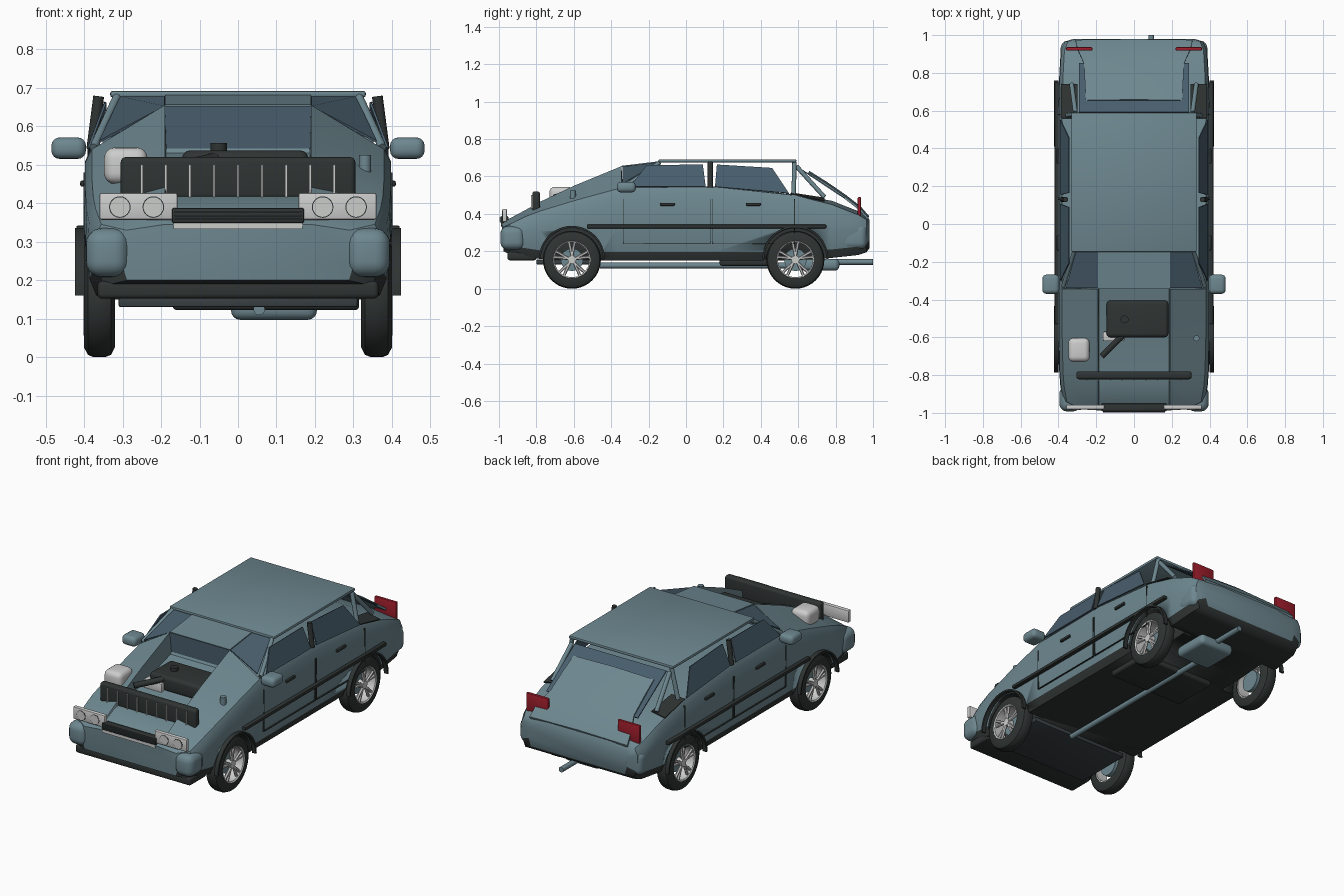
import bpy, bmesh, math
from mathutils import Vector, Matrix

if "Cube" in bpy.data.objects:
    bpy.data.objects.remove(bpy.data.objects["Cube"])


def material(name, color):
    m = bpy.data.materials.new(name)
    m.diffuse_color = (*color, 1)
    m.use_nodes = True
    m.node_tree.nodes["Principled BSDF"].inputs["Base Color"].default_value = m.diffuse_color
    return m


PAINT = material("blue grey paint", (0.155, 0.245, 0.28))
BLACK = material("black trim", (0.028, 0.034, 0.033))
CHAR = material("charcoal plate", (0.04, 0.05, 0.055))
GLASS = material("dark blue glass", (0.065, 0.11, 0.15))
LIGHT = material("light grey", (0.6, 0.61, 0.6))
RED = material("red lens", (0.33, 0.012, 0.024))


def finish(name, bm, mats, smooth=True):
    bmesh.ops.recalc_face_normals(bm, faces=bm.faces)
    me = bpy.data.meshes.new(name)
    bm.to_mesh(me)
    bm.free()
    ob = bpy.data.objects.new(name, me)
    bpy.context.collection.objects.link(ob)
    for m in mats if isinstance(mats, list) else [mats]:
        me.materials.append(m)
    if smooth:
        bpy.ops.object.select_all(action='DESELECT')
        ob.select_set(True)
        bpy.context.view_layer.objects.active = ob
        bpy.ops.object.shade_smooth_by_angle(angle=math.radians(35))
    return ob


def box(name, mat, x, y, z, bevel=0.0, segments=3):
    """Box from three (low, high) ranges."""
    bm = bmesh.new()
    bmesh.ops.create_cube(bm, size=1)
    for v in bm.verts:
        v.co = [r[0] + (c + 0.5) * (r[1] - r[0]) for c, r in zip(v.co, (x, y, z))]
    if bevel:
        bmesh.ops.bevel(bm, geom=bm.edges[:], offset=bevel, segments=segments,
                        profile=0.5, affect='EDGES')
    return finish(name, bm, mat, bool(bevel))


def span(s, a, b):
    return tuple(sorted((s * a, s * b)))


def tube(name, mat, a, b, r, n=16):
    a, b = Vector(a), Vector(b)
    bm = bmesh.new()
    m = Matrix.Translation((a + b) / 2) @ (b - a).to_track_quat('Z', 'Y').to_matrix().to_4x4()
    bmesh.ops.create_cone(bm, cap_ends=True, segments=n, radius1=r, radius2=r,
                          depth=(b - a).length, matrix=m)
    return finish(name, bm, mat)


def panel(name, mat, pts, thick=0.006):
    """Thin sheet from an outline."""
    bm = bmesh.new()
    bm.faces.new([bm.verts.new(p) for p in pts])
    ob = finish(name, bm, mat, False)
    mod = ob.modifiers.new("thickness", 'SOLIDIFY')
    mod.thickness, mod.offset = thick, 0
    return ob


def loft(name, mats, rings, closed_ends=True, wrap=False, index=None):
    bm = bmesh.new()
    vs = [[bm.verts.new(p) for p in ring] for ring in rings]
    n = len(vs[0])
    for i in range(len(vs) if wrap else len(vs) - 1):
        a, b = vs[i], vs[(i + 1) % len(vs)]
        for j in range(n):
            f = bm.faces.new((a[j], a[(j + 1) % n], b[(j + 1) % n], b[j]))
            if index:
                f.material_index = index(j)
    if closed_ends and not wrap:
        bm.faces.new(vs[0])
        bm.faces.new(vs[-1])
    return finish(name, bm, mats)


def lathe(name, mat, profile, x, y, z, n=32, start=0, sweep=2 * math.pi):
    """Closed (x, radius) profile turned about a crosswise axis."""
    full = sweep > 6.2
    rings = []
    for i in range(n if full else n + 1):
        t = start + sweep * i / n
        rings.append([(x + px, y + r * math.cos(t), z + r * math.sin(t)) for px, r in profile])
    return loft(name, mat, rings, wrap=full)


WHEEL_Y = {"front": -0.61, "rear": 0.585}

# Body: y, half width, bottom, shoulder, hood ridge, centre deck
stations = [
    (-0.995, .31, .20, .33, .345, .345), (-0.97, .375, .185, .345, .365, .365),
    (-0.86, .39, .172, .385, .42, .41), (-0.78, .396, .16, .415, .465, .425),
    (-0.6, .40, .15, .47, .55, .455), (-0.345, .40, .15, .54, .655, .53),
    (-0.338, .40, .15, .54, .542, .542), (0.15, .40, .15, .545, .547, .547),
    (0.58, .40, .15, .50, .505, .505), (0.78, .396, .165, .45, .47, .47),
    (0.92, .388, .18, .395, .415, .415), (0.965, .37, .195, .37, .392, .392),
    (0.98, .32, .215, .35, .37, .37)]
rings = []
for y, w, zb, zs, zr, zc in stations:
    half = [(w * .93, zb), (w * .975, zb + .045), (w, (zb + zs) / 2 + .02),
            (w - .003, zs - .035), (w - .02, zs), (.19, zr), (.186, zc)]
    bow = -0.02 if y < -.9 else 0
    rings.append([(px, y - bow * (px / .3) ** 2, pz) for px, pz in half]
                 + [(-px, y - bow * (px / .3) ** 2, pz) for px, pz in reversed(half)])
body = loft("body", [PAINT, BLACK], rings, index=lambda j: 1 if j in (0, 12, 13) else 0)

# Wheel arch cutters
for end, y in WHEEL_Y.items():
    for s in (-1, 1):
        cut = tube("arch_cutter", BLACK, (s * .27, y, .155), (s * .5, y, .155), .168, 40)
        cut.hide_render = True
        cut.hide_viewport = False
        cut.display_type = 'WIRE'
        mod = body.modifiers.new("arch", 'BOOLEAN')
        mod.operation, mod.solver, mod.object = 'DIFFERENCE', 'EXACT', cut
        mod.material_mode = 'TRANSFER'
bpy.context.view_layer.objects.active = body
for mod in list(body.modifiers):
    if mod.type == 'BOOLEAN':
        bpy.ops.object.modifier_apply(modifier=mod.name)
for ob in [o for o in bpy.data.objects if o.name.startswith("arch_cutter")]:
    bpy.data.objects.remove(ob)

# Wheels and arch trims
tyre = [(-.04, .1), (-.04, .13), (-.03, .149), (-.015, .155), (.015, .155), (.03, .149), (.04, .13), (.04, .1)]
barrel = [(-.036, .093), (-.036, .104), (.037, .104), (.041, .099), (.037, .093)]
for end, y in WHEEL_Y.items():
    for s in (-1, 1):
        x = s * .36
        lathe(end + "_tyre", BLACK, tyre, x, y, .155, 40)
        lathe(end + "_rim", LIGHT, [(s * a, r) for a, r in barrel], x, y, .155, 40)
        tube(end + "_hub", LIGHT, (x, y, .155), (x + s * .036, y, .155), .022)
        tube(end + "_brake_disc", PAINT, (x - s * .03, y, .155), (x - s * .005, y, .155), .06, 24)
        for k in range(5):
            for d in (-.16, .16):
                t = math.pi / 2 + k * math.tau / 5
                tube(end + "_spoke", LIGHT,
                     (x + s * .028, y + .018 * math.cos(t), .155 + .018 * math.sin(t)),
                     (x + s * .028, y + .097 * math.cos(t + d), .155 + .097 * math.sin(t + d)), .008, 6)
        lathe(end + "_arch_trim", BLACK, [(-.012, .166), (.012, .166), (.012, .176), (-.012, .176)],
              s * .411, y, .16, 28, 0, math.pi)

for s in (-1, 1):
    # Side trim, doors and mirrors
    box("side_moulding", BLACK, span(s, .394, .42), (-.53, .75), (.323, .342), .004, 2)
    for y0, y1 in ((-.335, .13), (.14, .58)):
        for e in (y0, y1):
            box("door_seam", BLACK, span(s, .392, .4015), (e - .002, e + .002), (.24, .48))
        box("door_seam", BLACK, span(s, .391, .4005), (y0, y1), (.238, .242))
    for y in (-.10, .36):
        box("door_handle", BLACK, span(s, .39, .41), (y - .04, y + .04), (.443, .459), .005, 2)
    box("mirror", PAINT, span(s, .395, .485), (-.37, -.268), (.515, .571), .022, 4)
    # Cabin sides
    panel("front_side_window", GLASS, [(s * .388, -.30, .545), (s * .345, -.21, .66),
          (s * .345, .09, .663), (s * .388, .105, .545)])
    panel("rear_side_window", GLASS, [(s * .388, .155, .545), (s * .345, .165, .663),
          (s * .345, .46, .645), (s * .388, .55, .51)])
    tube("centre_pillar", BLACK, (s * .38, .13, .54), (s * .362, .13, .678), .014)
    tube("windscreen_pillar", PAINT, (s * .375, -.33, .545), (s * .315, -.14, .675), .011)
    panel("windscreen_side", GLASS, [(s * .19, -.338, .65), (s * .36, -.338, .56),
          (s * .305, -.14, .675), (s * .19, -.14, .675)])
    tube("rear_pillar", PAINT, (s * .355, .575, .49), (s * .315, .58, .675), .012)
    tube("rear_stay", PAINT, (s * .31, .59, .655), (s * .33, .74, .49), .012)
    panel("rear_well_trim", BLACK, [(s * .30, .56, .512), (s * .385, .56, .507),
          (s * .385, .74, .467), (s * .30, .74, .484)])
    # Corner bumpers and lamps
    box("front_corner_bumper", PAINT, span(s, .282, .395), (-.992, -.86), (.208, .335), .04, 5)
    box("rear_corner_bumper", PAINT, span(s, .29, .388), (.83, .968), (.212, .345), .035, 5)
    box("headlight", LIGHT, span(s, .157, .36), (-.982, -.957), (.357, .427), .006, 2)
    for x in (.22, .307):
        tube("lamp_ring", BLACK, (s * x, -.975, .39), (s * x, -.983, .39), .028, 24)
        tube("lamp_lens", LIGHT, (s * x, -.975, .39), (s * x, -.985, .39), .0255, 24)
    box("tail_light", RED, span(s, .22, .36), (.918, .936), (.375, .49), .006, 2)

# Roof and windscreen
box("roof", PAINT, (-.332, .332), (-.147, .59), (.675, .692), .006, 2)
panel("windscreen_centre", GLASS, [(-.19, -.335, .54), (.19, -.335, .54), (.19, -.335, .652), (-.19, -.335, .652)])
panel("cowl_panel", PAINT, [(-.19, -.345, .654), (.19, -.345, .654), (.19, -.14, .679), (-.19, -.14, .679)])

# Tailgate with glass beneath
panel("rear_window", GLASS, [(-.29, .59, .655), (.29, .59, .655), (.29, .85, .483), (-.29, .85, .483)])
gate = [(.655, .622, .255), (.75, .563, .26), (.85, .494, .265), (.93, .432, .30), (.975, .38, .31)]
loft("tailgate", PAINT, [[(-w, y, z), (0, y + .004, z + .008), (w, y, z),
                          (w, y - .004, z - .012), (-w, y - .004, z - .012)] for y, z, w in gate])

# Grilles
box("upper_grille", BLACK, (-.305, .305), (-.822, -.78), (.41, .52), .014, 4)
for i in range(-4, 5):
    box("grille_slat", LIGHT, (i * .0625 - .003, i * .0625 + .003), (-.829, -.815), (.405, .50))
box("lower_grille", BLACK, (-.172, .172), (-.992, -.95), (.348, .388), .006, 2)
box("grille_sill", LIGHT, (-.168, .168), (-.99, -.95), (.333, .349))
for z in (.358, .368, .378):
    box("grille_line", CHAR, (-.165, .165), (-.997, -.985), (z - .002, z + .002))
box("front_lip", BLACK, (-.365, .365), (-.955, -.80), (.152, .198), .012)

# Engine bay parts
box("air_box", BLACK, (-.145, .182), (-.60, -.405), (.45, .537), .02, 4)
tube("air_box_cap", BLACK, (-.05, -.505, .53), (-.05, -.505, .557), .021, 20)
tube("intake_pipe", BLACK, (-.06, -.59, .515), (-.17, -.70, .49), .016)
box("battery", LIGHT, (-.165, -.05), (-.62, -.57), (.44, .50), .006, 2)
box("washer_tank", LIGHT, (-.348, -.235), (-.73, -.603), (.45, .545), .028, 4)
tube("filler_cap", PAINT, (.33, -.605, .47), (.33, -.605, .525), .016)

# Underbody
box("front_guard_plate", CHAR, (-.31, .31), (-.80, -.46), (.13, .155), .004, 2)
box("fuel_tank", BLACK, (-.17, .315), (.18, .45), (.122, .16), .012)
tube("exhaust_pipe", PAINT, (.055, -.46, .124), (.055, .64, .124), .015)
box("muffler", PAINT, (-.018, .205), (.60, .82), (.097, .16), .024, 4)
tube("tail_pipe", PAINT, (.092, .80, .143), (.092, 1.0, .143), .015)
tube("body_mount", BLACK, (.1, .7, .14), (.1, .7, .18), .02)
